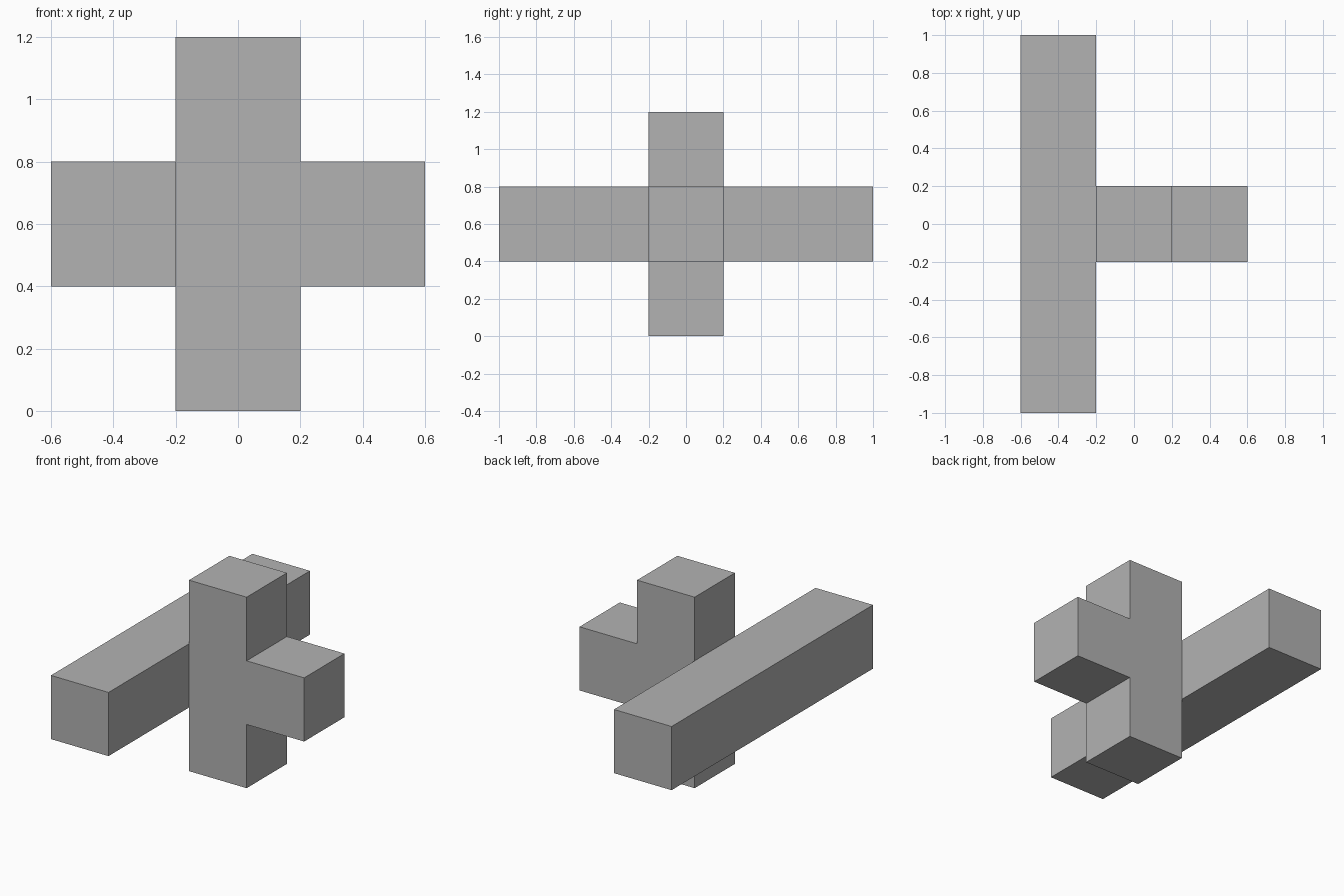
import bpy
import bmesh
import math
from mathutils import Vector

cube = bpy.data.objects.get("Cube")
if cube:
    bpy.data.objects.remove(cube, do_unlink=True)

UNIT = 0.4                      # square section of every arm
CORE = Vector((0, 0, 0.6))      # middle of the post

grey = bpy.data.materials.new("plain_grey")
grey.use_nodes = True
colour = (0.448, 0.448, 0.448, 1)
grey.diffuse_color = colour
grey.node_tree.nodes["Principled BSDF"].inputs["Base Color"].default_value = colour

bm = bmesh.new()


def grow_arm(block_centre, direction, length):
    """Extrude the outward face of one block into an arm."""
    direction = Vector(direction)
    target = block_centre + direction * UNIT / 2
    face = min(bm.faces, key=lambda f: (f.calc_center_median() - target).length)
    tip = bmesh.ops.extrude_discrete_faces(bm, faces=[face])["faces"][0]
    bmesh.ops.translate(bm, verts=tip.verts, vec=direction * length)


# Central block
bmesh.ops.create_cube(bm, size=UNIT)
bmesh.ops.translate(bm, verts=bm.verts, vec=CORE)

# Upright post and the two side arms
for direction in ((0, 0, 1), (0, 0, -1), (1, 0, 0), (-1, 0, 0)):
    grow_arm(CORE, direction, UNIT)

# Long beam running front to back through the end of one side arm
beam_centre = CORE - Vector((UNIT, 0, 0))
for side in (-1, 1):
    grow_arm(beam_centre, (0, side, 0), 2 * UNIT)

# Merge flush faces into clean flat sides
bmesh.ops.dissolve_limit(bm, angle_limit=math.radians(1),
                         verts=bm.verts[:], edges=bm.edges[:])
bmesh.ops.recalc_face_normals(bm, faces=bm.faces[:])

mesh = bpy.data.meshes.new("crossed_beams")
bm.to_mesh(mesh)
bm.free()
mesh.materials.append(grey)
bpy.context.collection.objects.link(bpy.data.objects.new("crossed_beams", mesh))
